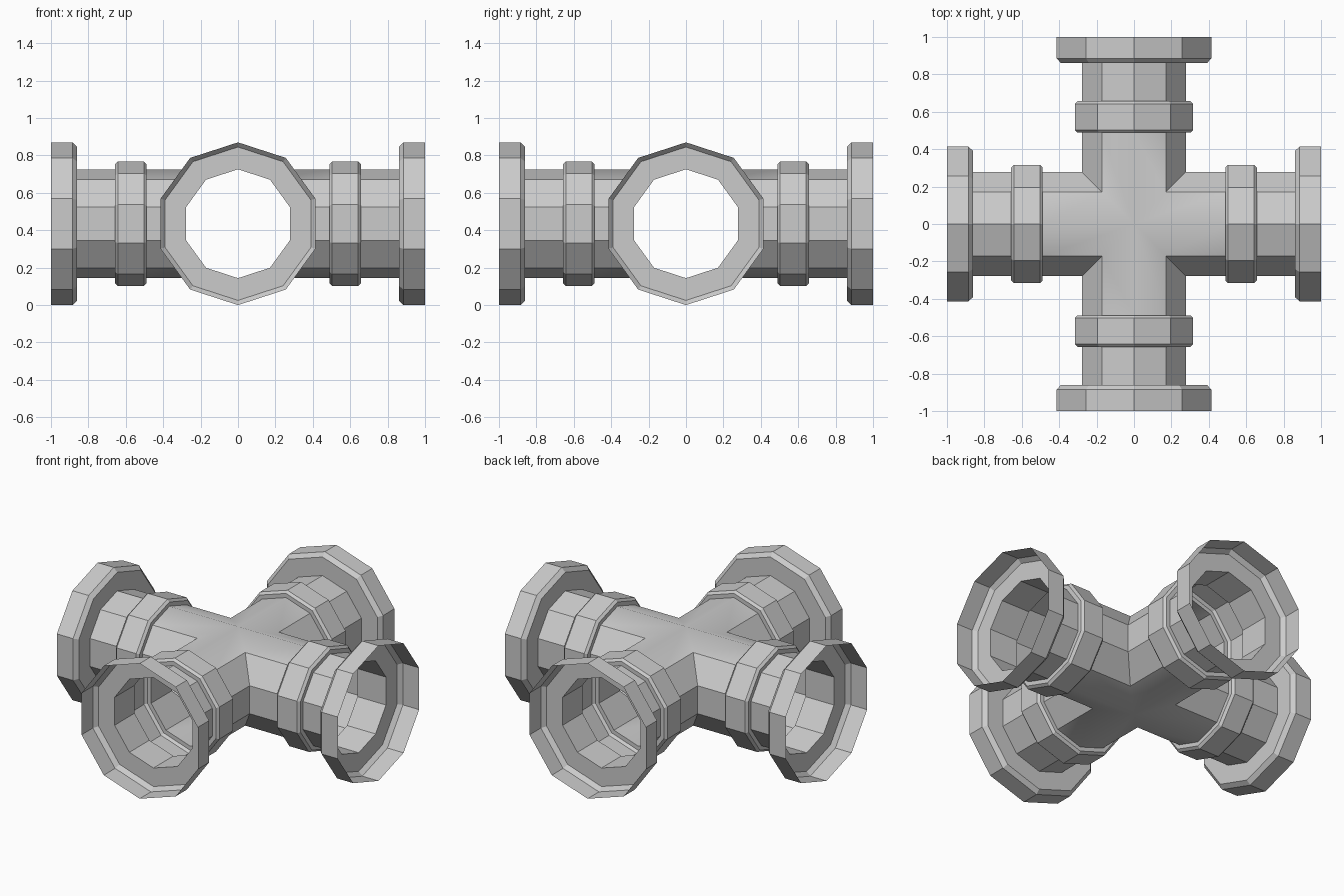
import bpy, bmesh, math

if "Cube" in bpy.data.objects:
    bpy.data.objects.remove(bpy.data.objects["Cube"])

SIDES = 10
R = 0.291          # pipe radius
ZC = 0.435         # axis height

# Arm profile outward from the mitre: (distance along axis, radius)
PROFILE = [(0.488, R), (0.488, 0.318), (0.503, 0.333), (0.642, 0.333),
           (0.657, 0.318), (0.657, R),            # collar
           (0.86, R), (0.86, 0.41), (0.885, 0.435), (1.0, 0.435)]  # open flange


def add_arm(bm, turn):
    """One open decagonal pipe arm, mitred at its inner end."""
    c, s = round(math.cos(turn)), round(math.sin(turn))

    def ring(radius, dist=None):
        verts = []
        for i in range(SIDES):
            a = 2 * math.pi * i / SIDES
            y, z = radius * math.sin(a), radius * math.cos(a)
            x = abs(y) if dist is None else dist
            verts.append(bm.verts.new((c * x - s * y, s * x + c * y, ZC + z)))
        return verts

    rings = [ring(R)] + [ring(r, d) for d, r in PROFILE]
    for p, q in zip(rings, rings[1:]):
        for i in range(SIDES):
            j = (i + 1) % SIDES
            bm.faces.new((p[i], q[i], q[j], p[j]))


bm = bmesh.new()
for k in range(4):
    add_arm(bm, k * math.pi / 2)
bmesh.ops.remove_doubles(bm, verts=bm.verts, dist=0.0005)

# Crisp edges everywhere except the blended crown and belly of the crossing
for f in bm.faces:
    f.smooth = True
for e in bm.edges:
    at_centre = any(v.co.xy.length < 0.001 for v in e.verts)
    e.smooth = at_centre or e.calc_face_angle(0) < math.radians(15)

mesh = bpy.data.meshes.new("pipe_cross")
bm.to_mesh(mesh)
bm.free()
obj = bpy.data.objects.new("pipe_cross", mesh)
bpy.context.collection.objects.link(obj)
